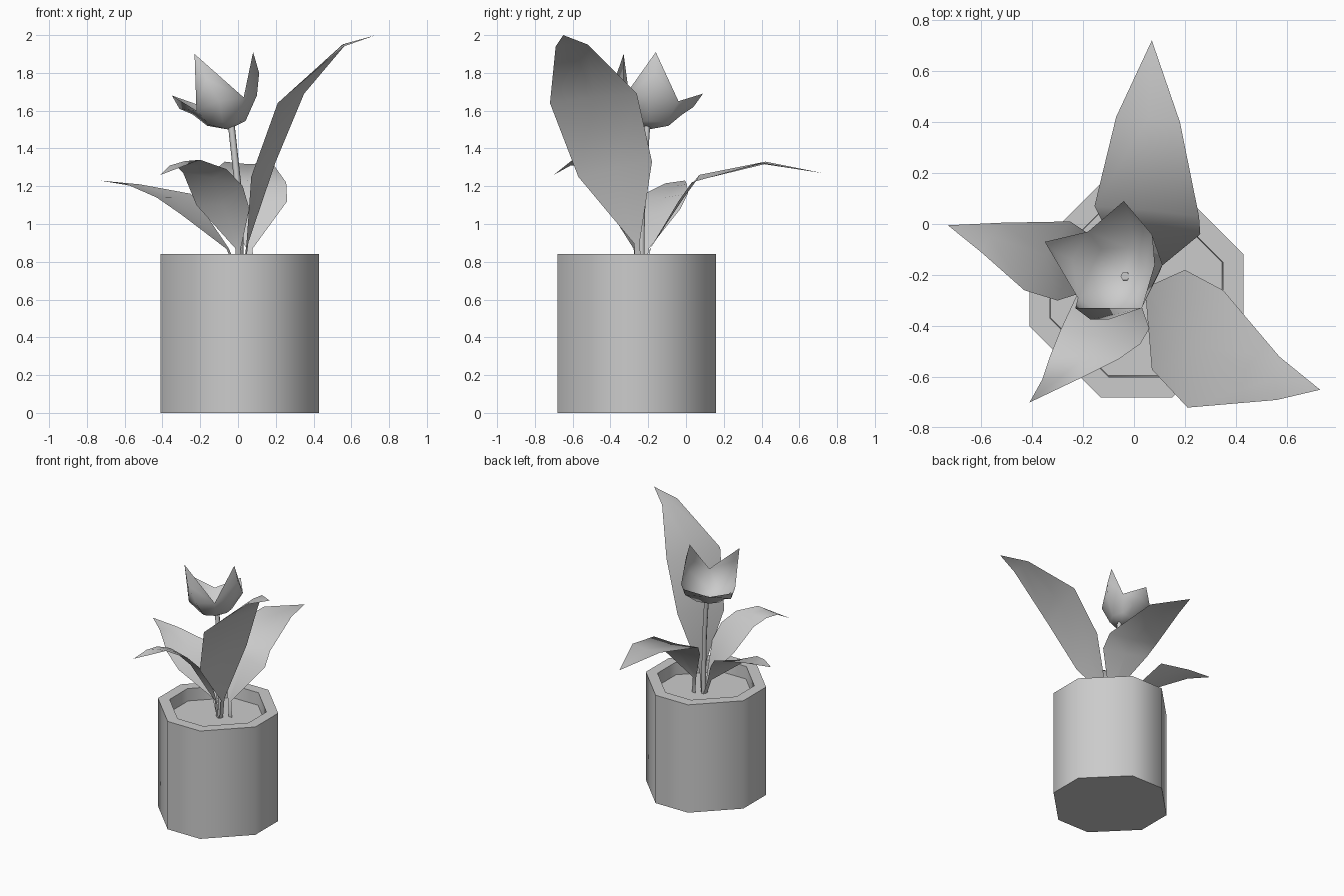
import bpy, math
from mathutils import Vector as V

if "Cube" in bpy.data.objects:
    bpy.data.objects.remove(bpy.data.objects["Cube"])


def make(name, verts, faces, sharp=None):
    me = bpy.data.meshes.new(name)
    me.from_pydata([tuple(v) for v in verts], [], faces)
    me.update()
    ob = bpy.data.objects.new(name, me)
    bpy.context.collection.objects.link(ob)
    bpy.ops.object.select_all(action='DESELECT')
    ob.select_set(True)
    bpy.context.view_layer.objects.active = ob
    if sharp:
        bpy.ops.object.shade_smooth_by_angle(angle=math.radians(sharp))
    else:
        bpy.ops.object.shade_smooth()
    return ob


def loft(rings):
    """Quads between closed rings of equal length, capped at both ends."""
    n = len(rings[0])
    verts = [p for r in rings for p in r]
    faces = [(k*n+i, k*n+(i+1) % n, (k+1)*n+(i+1) % n, (k+1)*n+i)
             for k in range(len(rings)-1) for i in range(n)]
    faces += [tuple(reversed(range(n))), tuple(range(len(verts)-n, len(verts)))]
    return verts, faces


# Pot: square with cut corners, hollowed down to the soil
def octagon(a, b, z):
    pts = [(b, -a), (a, -b), (a, b), (b, a), (-b, a), (-a, b), (-a, -b), (-b, -a)]
    return [(x + .01, y - .26, z) for x, y in pts]


make("pot", *loft([octagon(.42, .14, 0), octagon(.42, .14, .84),
                   octagon(.34, .11, .84), octagon(.335, .11, .745)]), sharp=50)

# Flower stem
path = [(.012, -.235, .74), (.01, -.235, .95), (0, -.228, 1.2), (-.035, -.205, 1.52)]
make("stem", *loft([[(x + .018*math.cos(t*math.pi/3), y + .018*math.sin(t*math.pi/3), z)
                     for t in range(6)] for x, y, z in path]), sharp=70)


# Leaves: rows of left / right edge points, lightly cupped along the midrib
def leaf(name, base, neck, rows, tip, cup=.012):
    side = (V(rows[0][1]) - V(rows[0][0])).normalized() * .016
    pairs = [(V(p) - side, V(p) + side) for p in (base, neck)]
    pairs += [(V(l), V(r)) for l, r in rows]
    verts, faces = [], []
    for k, (l, r) in enumerate(pairs):
        mid = (l + r) / 2
        if k > 1:
            along = V(tip) - V(neck)
            mid += (r - l).cross(along).normalized() * -cup
        verts += [l, mid, r]
    for k in range(len(pairs) - 1):
        for j in (0, 1):
            a = 3*k + j
            faces.append((a, a + 1, a + 4, a + 3))
    n = len(verts)
    verts.append(V(tip))
    faces += [(n-3, n-2, n), (n-2, n-1, n)]
    make(name, verts, faces)


leaf("back_leaf", (.075, -.2, .74), (.06, -.19, .87),
     [((-.12, 0, 1.17), (.26, -.04, 1.12)),
      ((-.155, .07, 1.26), (.255, .03, 1.22)),
      ((-.07, .42, 1.33), (.18, .40, 1.325))], (.07, .72, 1.27))
leaf("tall_front_leaf", (.03, -.25, .74), (.05, -.26, .9),
     [((.07, -.57, 1.25), (.20, -.18, 1.33)),
      ((.21, -.72, 1.64), (.35, -.26, 1.69)),
      ((.56, -.69, 1.94), (.57, -.52, 1.95))], (.73, -.65, 2.0))
leaf("left_leaf", (0, -.235, .74), (-.055, -.21, .87),
     [((-.30, -.30, 1.05), (-.19, -.03, 1.08)),
      ((-.43, -.26, 1.14), (-.25, .01, 1.16)),
      ((-.60, -.11, 1.215), (-.52, .005, 1.21))], (-.73, -.005, 1.23))
leaf("front_leaf", (.005, -.26, .74), (0, -.27, .87),
     [((-.22, -.27, 1.10), (.06, -.41, 1.08)),
      ((-.29, -.42, 1.27), (.025, -.47, 1.2)),
      ((-.33, -.52, 1.31), (-.06, -.53, 1.29)),
      ((-.36, -.61, 1.31), (-.20, -.60, 1.34))], (-.41, -.70, 1.26))

# Flower cup: four petals given as (valley before, middle, upper middle, tip)
petals = [((-.22, -.29, 1.60), (-.10, -.375, 1.65), (-.17, -.375, 1.77), (-.23, -.33, 1.90)),
          ((.03, -.33, 1.67), (.10, -.19, 1.68), (.112, -.16, 1.80), (.08, -.16, 1.91)),
          ((.07, -.04, 1.65), (-.01, -.02, 1.58), (-.02, .04, 1.62), (-.04, .09, 1.69)),
          ((-.18, -.03, 1.62), (-.24, -.14, 1.58), (-.31, -.11, 1.61), (-.35, -.07, 1.68))]
core = V((-.05, -.2, 1.5))
verts = [core]
for p in petals:
    for q in p[:2]:
        # lower ring, pulled toward the base for a rounded bowl
        d = (V(q) - core) * .6
        verts.append(core + V((d.x, d.y, d.z * .42)))
    verts += [V(q) for q in p]
faces = []
for i in range(4):
    a, b = 1 + 6*i, 1 + 6*((i + 1) % 4)
    lv, lm, v, m, h, t = range(a, a + 6)
    lv2, v2 = b, b + 2
    faces += [(0, lv, lm), (0, lm, lv2), (lv, v, m, lm), (lm, m, v2, lv2),
              (v, h, m), (m, h, v2), (v, t, h), (h, t, v2)]
make("flower", verts, faces)
